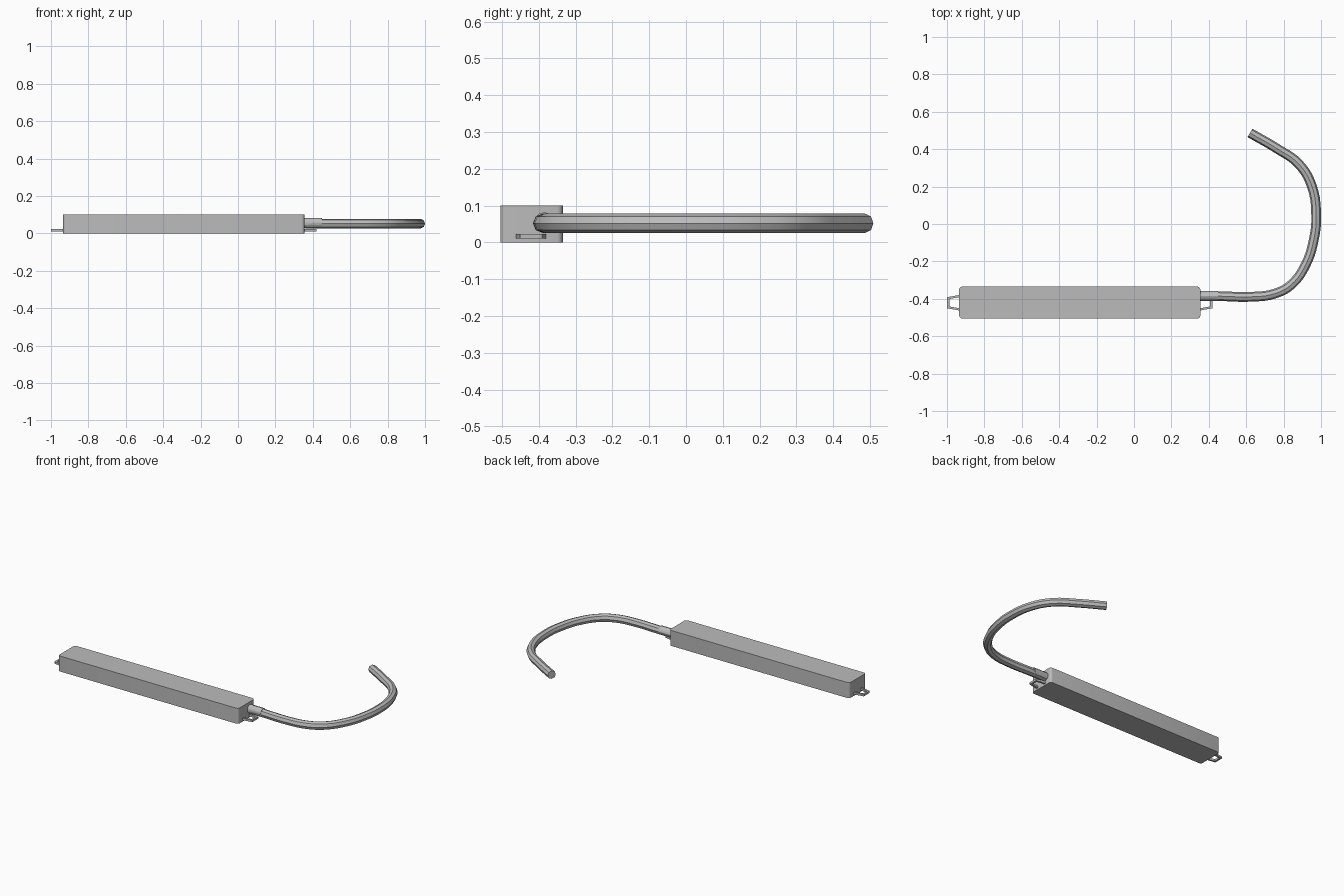
import bpy, bmesh, math
from mathutils import Vector

if "Cube" in bpy.data.objects:
    bpy.data.objects.remove(bpy.data.objects["Cube"])


def material(name, rgb):
    m = bpy.data.materials.new(name)
    m.use_nodes = True
    m.diffuse_color = (*rgb, 1)
    m.node_tree.nodes["Principled BSDF"].inputs["Base Color"].default_value = (*rgb, 1)
    return m


grey = material("light grey", (0.5, 0.5, 0.5))


def activate(obj):
    bpy.ops.object.select_all(action='DESELECT')
    obj.select_set(True)
    bpy.context.view_layer.objects.active = obj


def add_mesh(name, bm):
    mesh = bpy.data.meshes.new(name)
    bmesh.ops.recalc_face_normals(bm, faces=bm.faces)
    bm.to_mesh(mesh)
    bm.free()
    obj = bpy.data.objects.new(name, mesh)
    bpy.context.collection.objects.link(obj)
    mesh.materials.append(grey)
    return obj


def add_tube(name, points, radius, resolution):
    curve = bpy.data.curves.new(name, 'CURVE')
    curve.dimensions = '3D'
    curve.bevel_depth = radius
    curve.bevel_resolution = resolution
    curve.resolution_u = 5
    curve.use_fill_caps = True
    spline = curve.splines.new('BEZIER')
    spline.bezier_points.add(len(points) - 1)
    for bp, co in zip(spline.bezier_points, points):
        bp.co = co
        bp.handle_left_type = bp.handle_right_type = 'AUTO'
    obj = bpy.data.objects.new(name, curve)
    bpy.context.collection.objects.link(obj)
    curve.materials.append(grey)
    activate(obj)
    bpy.ops.object.convert(target='MESH')
    bpy.ops.object.shade_smooth_by_angle(angle=math.radians(30))
    return obj


# Long housing with rounded upright corners
bm = bmesh.new()
bmesh.ops.create_cube(bm, size=1)
for v in bm.verts:
    v.co = Vector((v.co.x * 1.29 - 0.29, v.co.y * 0.17 - 0.42, v.co.z * 0.1 + 0.05))
upright = [e for e in bm.edges if abs(e.verts[0].co.z - e.verts[1].co.z) > 0.05]
bmesh.ops.bevel(bm, geom=upright, offset=0.016, segments=4, profile=0.5, affect='EDGES')
housing = add_mesh("housing", bm)
activate(housing)
bpy.ops.object.shade_smooth_by_angle(angle=math.radians(30))


# Tapered mounting loops: an open frame at each end of the housing
def mounting_loop(name, x, side):
    outer = [(0, 0.041), (0.064, 0.03), (0.064, -0.03), (0, -0.041)]
    inner = [(0, 0.029), (0.052, 0.02), (0.052, -0.02), (0, -0.029)]
    bm = bmesh.new()
    rows = [[bm.verts.new((x + side * px, py - 0.421, 0.01)) for px, py in ring]
            for ring in (outer, inner)]
    for i in range(3):
        bm.faces.new((rows[0][i], rows[0][i + 1], rows[1][i + 1], rows[1][i]))
    top = bmesh.ops.extrude_face_region(bm, geom=bm.faces[:])["geom"]
    bmesh.ops.translate(bm, vec=(0, 0, 0.013),
                        verts=[g for g in top if isinstance(g, bmesh.types.BMVert)])
    return add_mesh(name, bm)


mounting_loop("right_mounting_loop", -0.935, -1)
mounting_loop("left_mounting_loop", 0.355, 1)

# Sleeve where the cable leaves the housing
add_tube("cable_sleeve", [(0.34, -0.385, 0.055), (0.45, -0.385, 0.055)], 0.027, 4)

# Curved cable
path = [(0.36, -0.385), (0.46, -0.386), (0.63, -0.389), (0.75, -0.373), (0.84, -0.325),
        (0.92, -0.213), (0.962, -0.08), (0.974, 0.04), (0.95, 0.205), (0.88, 0.322),
        (0.765, 0.403), (0.62, 0.487)]
add_tube("cable", [(x, y, 0.052) for x, y in path], 0.026, 2)
